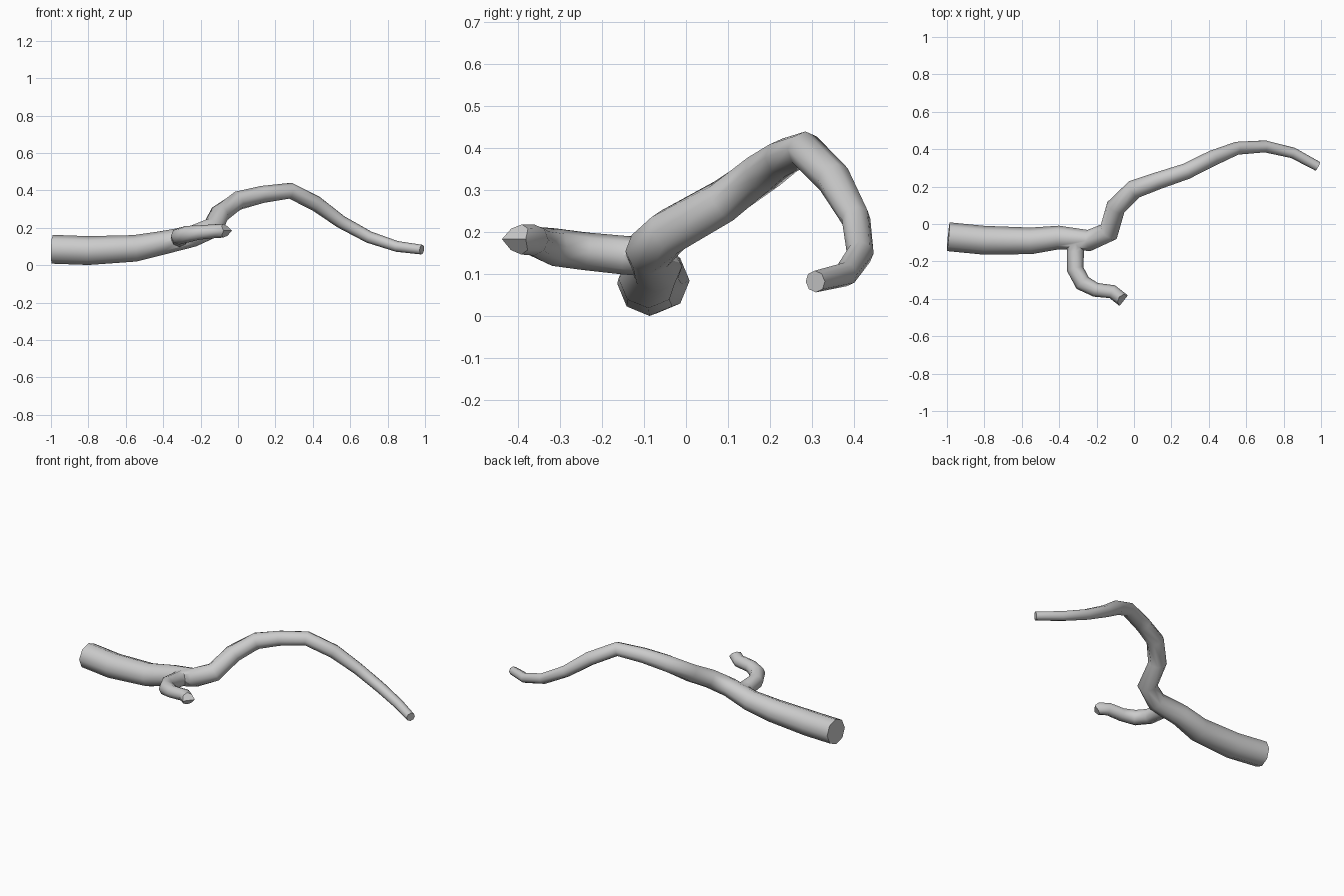
import bpy, math
from mathutils import Vector

if "Cube" in bpy.data.objects:
    bpy.data.objects.remove(bpy.data.objects["Cube"])

SIDES = 8


def tube(name, path, wedge=0.0):
    """Octagonal tube along (x, y, z, radius) points; wedge gives a broken, ridged tip."""
    pts = [Vector(p[:3]) for p in path]
    verts, faces = [], []
    last = len(pts) - 1
    for i, p in enumerate(pts):
        a = (p - pts[i - 1]).normalized() if i else Vector()
        b = (pts[i + 1] - p).normalized() if i < last else Vector()
        t = (a + b).normalized()
        s = t.cross(Vector((0, 0, 1))).normalized()
        u = s.cross(t)
        for k in range(SIDES):
            ang = 2 * math.pi * k / SIDES
            v = p + path[i][3] * (math.cos(ang) * s + math.sin(ang) * u)
            if i == last:
                v -= t * wedge * abs(math.sin(ang))
            verts.append(v)
    for i in range(last):
        for k in range(SIDES):
            n = (k + 1) % SIDES
            r0, r1 = i * SIDES, (i + 1) * SIDES
            faces.append((r0 + k, r0 + n, r1 + n, r1 + k))
    faces.append(tuple(reversed(range(SIDES))))
    # end cap as strips between the mirrored upper and lower corners
    e = last * SIDES
    if wedge:
        verts.append(pts[last])
        c = len(verts) - 1
        faces += [(e + k, e + (k + 1) % SIDES, c) for k in range(SIDES)]
    else:
        faces.append(tuple(range(e, e + SIDES)))
    me = bpy.data.meshes.new(name)
    me.from_pydata(verts, [], faces)
    me.update()
    ob = bpy.data.objects.new(name, me)
    bpy.context.collection.objects.link(ob)
    return ob


# Main limb, tapering from the thick cut end to the thin tip
branch = tube("branch", [
    (-0.993, -0.068, 0.085, 0.077), (-0.80, -0.087, 0.078, 0.077),
    (-0.55, -0.09, 0.09, 0.071), (-0.40, -0.072, 0.12, 0.063),
    (-0.24, -0.088, 0.155, 0.057), (-0.135, -0.042, 0.20, 0.057),
    (-0.097, 0.09, 0.275, 0.053), (0.0, 0.185, 0.345, 0.051),
    (0.13, 0.232, 0.378, 0.046), (0.28, 0.282, 0.398, 0.043),
    (0.42, 0.352, 0.327, 0.042), (0.55, 0.405, 0.232, 0.035),
    (0.70, 0.415, 0.15, 0.032), (0.85, 0.38, 0.10, 0.029),
    (0.983, 0.308, 0.083, 0.026)])

# Short side twig with a broken tip
twig = tube("twig", [
    (-0.313, -0.085, 0.142, 0.047), (-0.313, -0.15, 0.146, 0.046),
    (-0.315, -0.24, 0.155, 0.045), (-0.275, -0.315, 0.165, 0.045),
    (-0.205, -0.352, 0.175, 0.038), (-0.116, -0.362, 0.182, 0.037),
    (-0.055, -0.41, 0.184, 0.036)], wedge=0.03)

# Weld the twig into the limb
mod = branch.modifiers.new("weld_twig", 'BOOLEAN')
mod.operation = 'UNION'
mod.solver = 'EXACT'
mod.object = twig
bpy.context.view_layer.objects.active = branch
branch.select_set(True)
bpy.ops.object.modifier_apply(modifier=mod.name)
bpy.data.objects.remove(twig)
bpy.ops.object.shade_smooth_by_angle(angle=math.radians(50))
